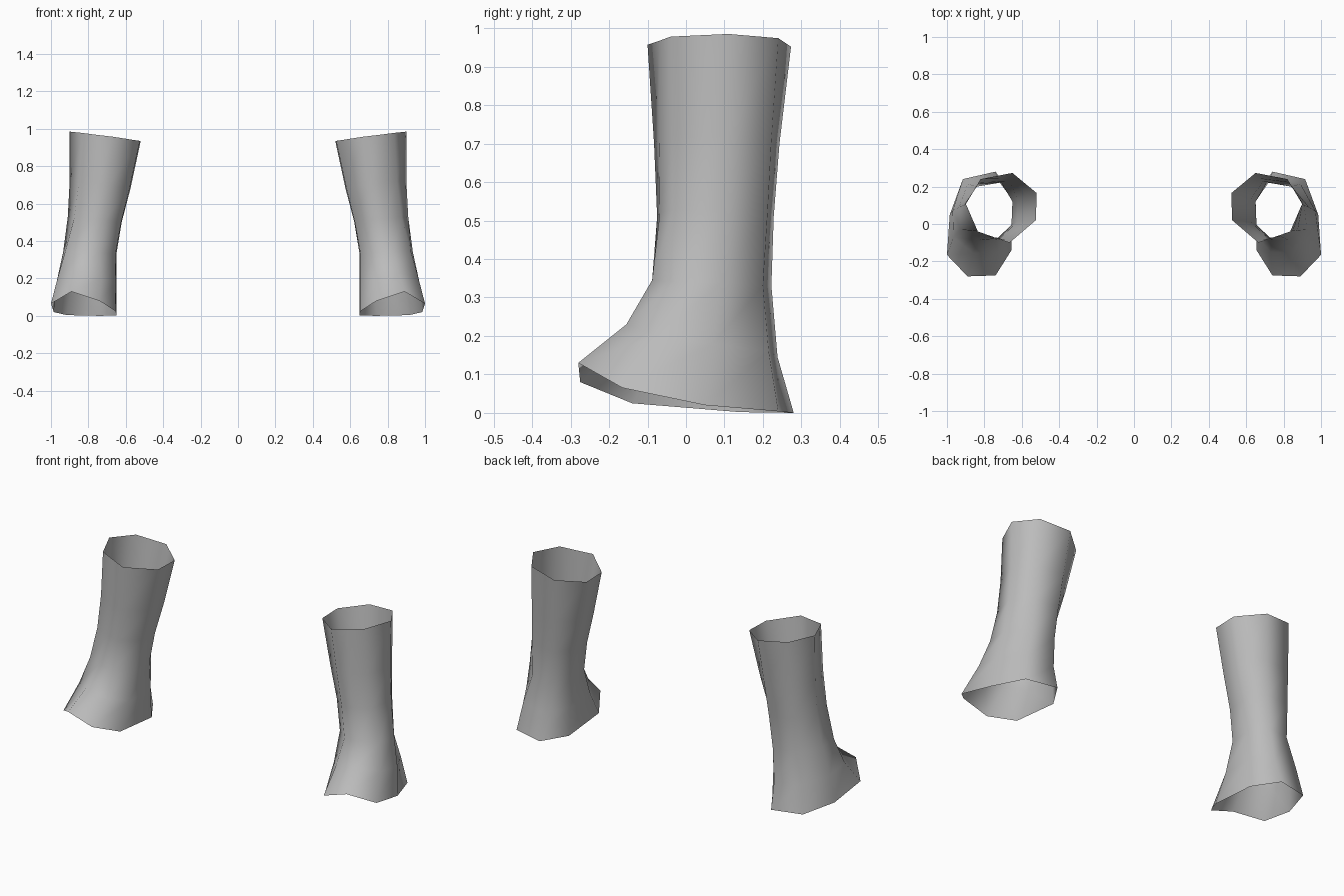
import bpy
import bmesh

cube = bpy.data.objects.get("Cube")
if cube:
    bpy.data.objects.remove(cube, do_unlink=True)

# Plain grey material
grey = bpy.data.materials.new("grey")
grey.use_nodes = True
color = (0.5, 0.5, 0.5, 1.0)
grey.diffuse_color = color
grey.node_tree.nodes["Principled BSDF"].inputs["Base Color"].default_value = color

# Cross-sections from the sole opening to the cuff, eight points each,
# going round: toe inner, toe outer, outer side, heel, inner side
SOLE = [(.74, -.275, .08), (.89, -.28, .13), (1.0, -.165, .065), (.985, .05, .02),
        (.915, .24, .004), (.74, .28, 0), (.65, .14, .002), (.655, -.14, .025)]
INSTEP = [(.73, -.15, .20), (.86, -.155, .23), (.965, -.07, .20), (.97, .07, .18),
          (.89, .215, .16), (.73, .238, .145), (.65, .13, .16), (.655, -.06, .17)]
ANKLE = [(.74, -.085, .34), (.83, -.088, .345), (.925, -.03, .34), (.935, .09, .34),
         (.84, .20, .33), (.71, .222, .33), (.65, .12, .33), (.655, -.005, .33)]
SHIN = [(.715, -.075, .51), (.785, -.068, .52), (.875, -.035, .525), (.91, .10, .53),
        (.835, .212, .52), (.69, .228, .51), (.622, .13, .50), (.625, .01, .50)]
CALF = [(.69, -.083, .70), (.76, -.07, .71), (.85, -.037, .72), (.90, .105, .72),
        (.83, .222, .71), (.67, .243, .70), (.575, .145, .68), (.58, .015, .68)]
CUFF = [(.665, -.10, .957), (.75, -.07, .967), (.835, -.04, .978), (.90, .11, .985),
        (.82, .24, .974), (.65, .273, .952), (.52, .165, .935), (.525, .02, .935)]


def build_boot(name, side):
    """Loft an open tube through the sections; side is +1 left, -1 right."""
    bm = bmesh.new()
    rings = [[bm.verts.new((side * x, y, z)) for x, y, z in ring]
             for ring in (SOLE, INSTEP, ANKLE, SHIN, CALF, CUFF)]
    for low, high in zip(rings, rings[1:]):
        for i in range(8):
            j = (i + 1) % 8
            quad = [low[i], low[j], high[j], high[i]]
            bm.faces.new(quad if side > 0 else quad[::-1])
    for face in bm.faces:
        face.smooth = True
    mesh = bpy.data.meshes.new(name)
    bm.to_mesh(mesh)
    bm.free()
    mesh.materials.append(grey)
    bpy.context.collection.objects.link(bpy.data.objects.new(name, mesh))


# Matching pair
build_boot("left_boot", 1)
build_boot("right_boot", -1)
